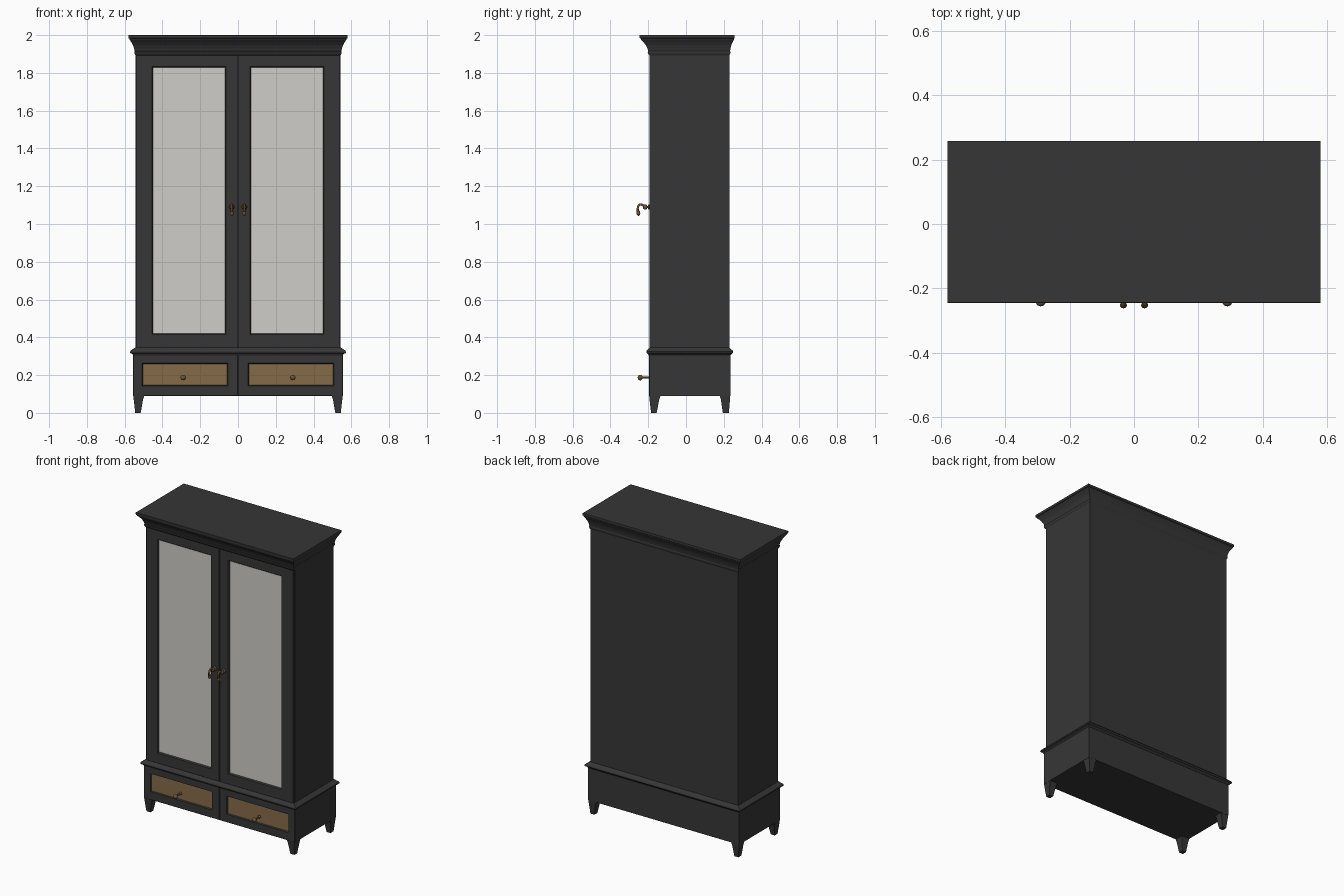
import bpy, bmesh, math
from mathutils import Matrix, Vector

if "Cube" in bpy.data.objects:
    bpy.data.objects.remove(bpy.data.objects["Cube"])


def material(name, r, g, b):
    m = bpy.data.materials.new(name)
    m.diffuse_color = (r, g, b, 1)
    m.use_nodes = True
    m.node_tree.nodes["Principled BSDF"].inputs["Base Color"].default_value = m.diffuse_color
    return m


BLACK = material("black_paint", 0.037, 0.037, 0.037)
MIRROR = material("mirror_glass", 0.62, 0.615, 0.58)
WOOD = material("brown_wood", 0.235, 0.145, 0.066)
BRONZE = material("bronze", 0.15, 0.092, 0.04)


def finish(name, bm, mat, smooth=False):
    bmesh.ops.recalc_face_normals(bm, faces=bm.faces)
    me = bpy.data.meshes.new(name)
    bm.to_mesh(me)
    bm.free()
    me.materials.append(mat)
    for p in me.polygons:
        p.use_smooth = smooth
    ob = bpy.data.objects.new(name, me)
    bpy.context.collection.objects.link(ob)
    return ob


def bridge(bm, rings, caps=True):
    rows = [[bm.verts.new(v) for v in r] for r in rings]
    n = len(rows[0])
    for a, b in zip(rows, rows[1:]):
        for i in range(n):
            j = (i + 1) % n
            bm.faces.new((a[i], a[j], b[j], b[i]))
    if caps:
        bm.faces.new(rows[0])
        bm.faces.new(rows[-1])


def stack(name, rings, mat=BLACK):
    """Loft of horizontal rectangles (x0, x1, y0, y1, z)."""
    bm = bmesh.new()
    bridge(bm, [[(a, c, z), (b, c, z), (b, d, z), (a, d, z)] for a, b, c, d, z in rings])
    return finish(name, bm, mat)


def moulding(name, inner, outer, profile):
    """Rectangles blended between inner and outer by (z, fraction)."""
    return stack(name, [[p + (q - p) * t for p, q in zip(inner, outer)] + [z] for z, t in profile])


def box(name, x0, x1, y0, y1, z0, z1, mat=BLACK):
    return stack(name, [(x0, x1, y0, y1, z0), (x0, x1, y0, y1, z1)], mat)


def frame(name, outer, inner, y_back, y_front, y_deep, bevel):
    """Front frame with a sloped rim around a recessed opening."""
    def rect(r, g, y):
        a, b, c, d = r
        return [(a + g, y, c + g), (b - g, y, c + g), (b - g, y, d - g), (a + g, y, d - g)]
    bm = bmesh.new()
    bridge(bm, [rect(outer, 0, y_back), rect(outer, 0, y_front + 0.002), rect(outer, 0.002, y_front),
                rect(inner, -bevel, y_front), rect(inner, 0, y_deep), rect(inner, 0, y_back)], caps=False)
    return finish(name, bm, BLACK)


def ordered(s, a, b):
    return tuple(sorted((s * a, s * b)))


# Carcass and base
box("carcass", -0.543, 0.543, -0.178, 0.23, 0.33, 1.91)
box("base_box", -0.555, 0.555, -0.178, 0.235, 0.09, 0.32)

# Cornice with cove profile, and waist moulding
moulding("cornice", (-0.543, 0.543, -0.194, 0.23), (-0.58, 0.58, -0.246, 0.258),
         [(1.893, 0), (1.903, 0.15), (1.911, 0.17), (1.915, 0.12), (1.93, 0.2), (1.947, 0.36),
          (1.963, 0.6), (1.976, 0.85), (1.981, 0.87), (1.984, 0.98), (1.988, 1), (1.998, 1), (2.0, 0.97)])
moulding("waist_moulding", (-0.545, 0.545, -0.193, 0.23), (-0.572, 0.572, -0.21, 0.25),
         [(0.305, 0.3), (0.312, 0.55), (0.317, 0.95), (0.324, 1), (0.33, 0.85), (0.338, 0.4), (0.346, 0)])


def lathe_knob(name, x, z):
    profile = [(0.0001, 0), (0.010, 0), (0.010, 0.004), (0.005, 0.007), (0.005, 0.042),
               (0.010, 0.046), (0.0145, 0.053), (0.0145, 0.059), (0.010, 0.066), (0.0001, 0.069)]
    bm = bmesh.new()
    bridge(bm, [[(x + r * math.cos(k * math.tau / 16), -0.187 - h, z + r * math.sin(k * math.tau / 16))
                 for k in range(16)] for r, h in profile])
    return finish(name, bm, BRONZE, True)


def hook_handle(name, x, z):
    # Curved stem swept in the YZ plane, with (y, z, radius) stations
    path = [(-0.19, 1.09, 0.006), (-0.215, 1.09, 0.007), (-0.226, 1.098, 0.006), (-0.236, 1.104, 0.006),
            (-0.247, 1.102, 0.006), (-0.254, 1.092, 0.006), (-0.256, 1.08, 0.006), (-0.254, 1.065, 0.007)]
    bm = bmesh.new()
    rings = []
    for i, (y, h, r) in enumerate(path):
        a, b = path[max(i - 1, 0)], path[min(i + 1, len(path) - 1)]
        t = Vector((0, b[0] - a[0], b[1] - a[1])).normalized()
        n = t.cross(Vector((1, 0, 0)))
        rings.append([Vector((x, y, h)) + r * (Vector((1, 0, 0)) * math.cos(k * math.tau / 10)
                      + n * math.sin(k * math.tau / 10)) for k in range(10)])
    bridge(bm, rings)
    # Rosette, collar and drop end
    for y, h, sx, sy, sz in [(-0.196, 1.09, 0.015, 0.006, 0.015), (-0.216, 1.09, 0.012, 0.012, 0.014),
                             (-0.252, 1.058, 0.011, 0.01, 0.015)]:
        bmesh.ops.create_uvsphere(bm, u_segments=14, v_segments=8, radius=1,
                                  matrix=Matrix.Translation((x, y, h)) @ Matrix.Diagonal((sx, sy, sz, 1)))
    return finish(name, bm, BRONZE, True)


for s, side in ((-1, "left"), (1, "right")):
    # Door with mirror
    door_in = ordered(s, 0.07, 0.45) + (0.42, 1.828)
    frame("door_" + side, ordered(s, 0.0015, 0.541) + (0.345, 1.9), door_in, -0.177, -0.194, -0.185, 0.006)
    box("mirror_" + side, *door_in[:2], -0.186, -0.179, *door_in[2:], MIRROR)
    hook_handle("door_handle_" + side, s * 0.033, 1.09)

    # Drawer front with wooden panel
    drawer_in = ordered(s, 0.057, 0.503) + (0.147, 0.26)
    frame("drawer_" + side, ordered(s, 0.001, 0.555) + (0.09, 0.312), drawer_in, -0.177, -0.196, -0.187, 0.004)
    box("drawer_panel_" + side, *drawer_in[:2], -0.188, -0.179, *drawer_in[2:], WOOD)
    lathe_knob("drawer_knob_" + side, s * 0.29, 0.187)

    # Tapered feet
    for y_top, y_mid, y_low, tag in (((-0.195, -0.135), (-0.193, -0.142), (-0.185, -0.155), "front"),
                                     ((0.178, 0.234), (0.185, 0.233), (0.195, 0.227), "back")):
        stack(tag + "_foot_" + side,
              [ordered(s, 0.515, 0.544) + y_low + (0.0,),
               ordered(s, 0.503, 0.552) + y_mid + (0.07,),
               ordered(s, 0.496, 0.554) + y_top + (0.092,)])
